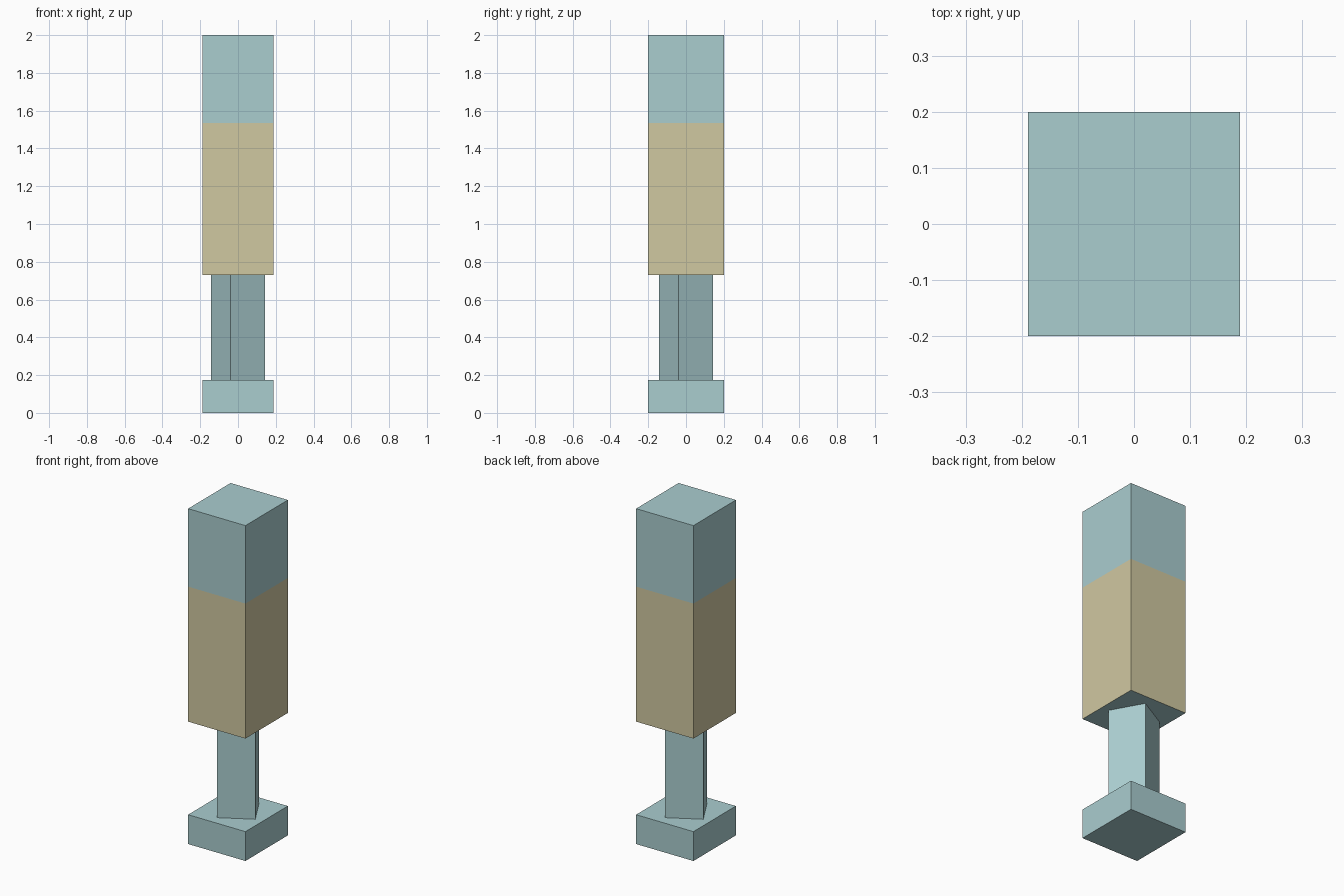
import bpy, bmesh
from mathutils import Matrix, Vector
from math import atan2, hypot

cube = bpy.data.objects.get("Cube")
if cube:
    bpy.data.objects.remove(cube, do_unlink=True)


def material(name, rgb):
    m = bpy.data.materials.new(name)
    m.use_nodes = True
    m.diffuse_color = (*rgb, 1)
    m.node_tree.nodes["Principled BSDF"].inputs["Base Color"].default_value = (*rgb, 1)
    return m


teal = material("pale teal", (0.40, 0.61, 0.625))
sand = material("sand", (0.63, 0.58, 0.355))


def block(name, width, depth, bottom, top, turn=0.0, band_top=None):
    """Box between two heights; sides below band_top are sand."""
    bm = bmesh.new()
    bmesh.ops.create_cube(bm, size=1)
    bm.transform(Matrix.Translation((0, 0, (bottom + top) / 2))
                 @ Matrix.Rotation(turn, 4, "Z")
                 @ Matrix.Diagonal((width, depth, top - bottom, 1)))
    if band_top:
        bmesh.ops.bisect_plane(bm, geom=bm.verts[:] + bm.edges[:] + bm.faces[:],
                               plane_co=Vector((0, 0, band_top)), plane_no=Vector((0, 0, 1)))
        bm.normal_update()
        for f in bm.faces:
            if abs(f.normal.z) < 0.5 and f.calc_center_median().z < band_top:
                f.material_index = 1
    mesh = bpy.data.meshes.new(name)
    bm.to_mesh(mesh)
    bm.free()
    mesh.materials.append(teal)
    mesh.materials.append(sand)
    obj = bpy.data.objects.new(name, mesh)
    bpy.context.collection.objects.link(obj)
    return obj


# Square foot
block("base", 0.378, 0.4, 0, 0.175)

# Twisted square post, found from the offset of one corner to the next
run, rise = 0.182, 0.102
side = hypot(run, rise)
block("post", side, side, 0.175, 0.73, turn=atan2(rise, run))

# Tall upper block with a sand band around its lower sides
block("upper_block", 0.378, 0.4, 0.73, 2, band_top=1.535)
